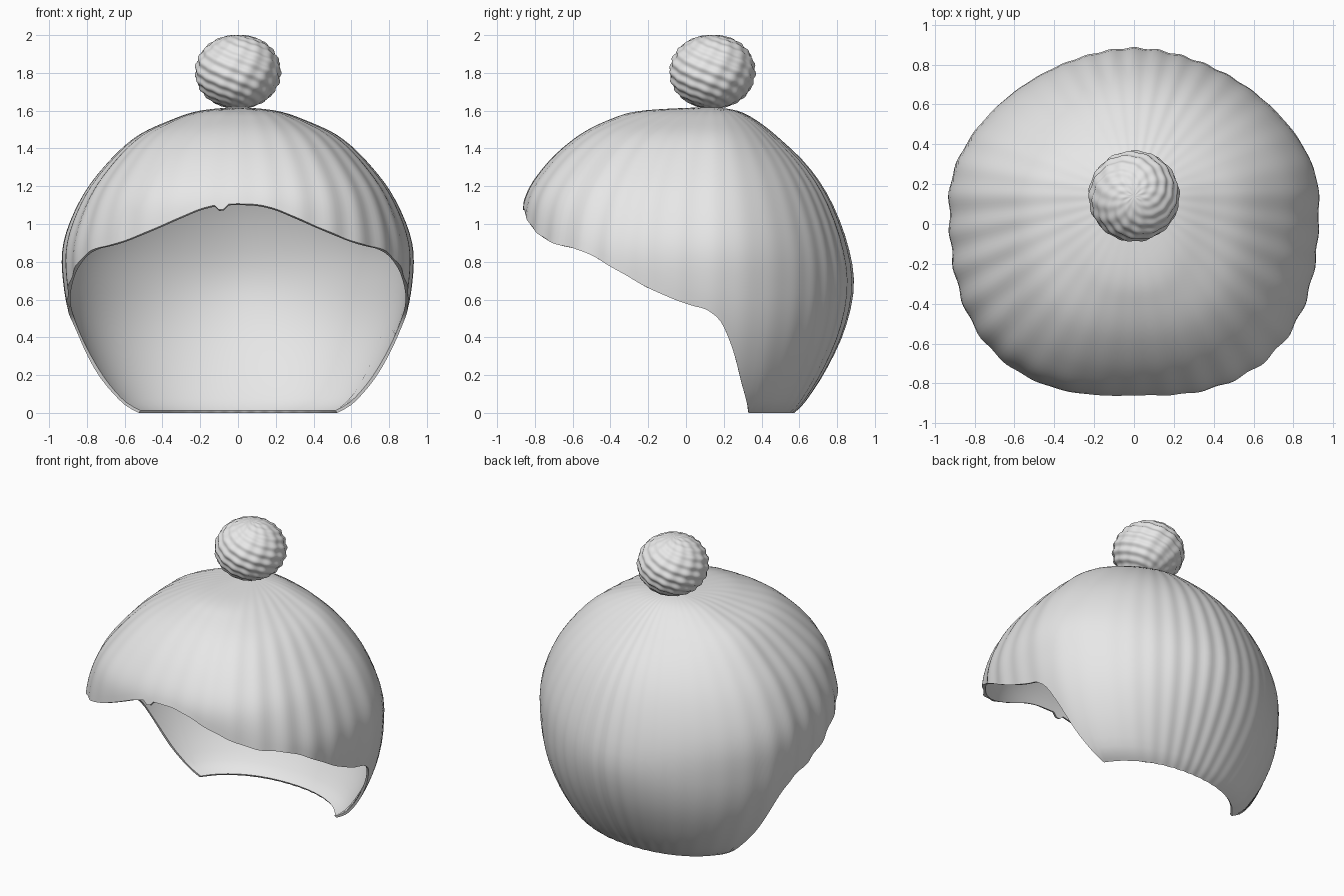
import bpy, bmesh, math

if "Cube" in bpy.data.objects:
    bpy.data.objects.remove(bpy.data.objects["Cube"])

wool = bpy.data.materials.new("light grey wool")
wool.diffuse_color = (0.8, 0.8, 0.8, 1)
wool.use_nodes = True
wool.node_tree.nodes["Principled BSDF"].inputs["Base Color"].default_value = wool.diffuse_color
CY = 0.14  # crown axis

# Crown profile: height, half width, depth forward and depth backward of the axis
PROFILE = [(1.62, 0, 0, 0), (1.60, .20, .37, .13), (1.55, .355, .55, .23),
           (1.46, .54, .72, .345), (1.31, .70, .885, .50), (1.13, .83, .995, .62),
           (.90, .92, 1.01, .71), (.68, .92, 1.0, .745), (.45, .87, .97, .70),
           (.23, .775, .90, .60), (.06, .66, .83, .49), (0, .575, .78, .43)]
# Rim: angle from the back in degrees, height
RIM = [(0, 0), (70, 0), (73, .04), (78, .16), (82.5, .34), (87, .49), (92, .55),
       (99, .575), (111, .66), (122.5, .78), (131.5, .865), (143, .895),
       (153, .96), (162, 1.03), (171, 1.10), (180, 1.11)]


def profile(u):
    """Catmull-Rom sample of the crown profile."""
    i = min(int(u), len(PROFILE) - 2)
    t = u - i
    p = [PROFILE[min(max(i + k, 0), len(PROFILE) - 1)] for k in (-1, 0, 1, 2)]
    return [0.5 * (2 * b + (c - a) * t + (2 * a - 5 * b + 4 * c - d) * t * t
                   + (3 * b - a - 3 * c + d) * t ** 3) for a, b, c, d in zip(*p)]


def rim_linear(deg):
    deg = 180 - abs(180 - deg)
    for (a0, z0), (a1, z1) in zip(RIM, RIM[1:]):
        if deg <= a1:
            return z0 + (z1 - z0) * (deg - a0) / (a1 - a0)
    return RIM[-1][1]


def rim_height(deg):
    """Rim height with softened corners."""
    if deg < 71:
        return 0
    w = 1.5 if deg < 97 else 4
    return sum(rim_linear(deg + w * k / 2) for k in range(-2, 3)) / 5


def rim_param(z):
    lo, hi = 0.0, len(PROFILE) - 1.0
    for _ in range(30):
        mid = (lo + hi) / 2
        if profile(mid)[0] > z:
            lo = mid
        else:
            hi = mid
    return hi


def crown_point(phi, u, lining=False):
    z, a, front, back = profile(u)
    s, c = math.sin(phi), math.cos(phi)
    # rounded-square section: squarer in front and towards the neck
    n_back = 1.78 + 0.35 * min(max((u - 7) / 3, 0), 1)
    b, n = (back, n_back) if c > 0 else (front, 2.65)
    r = ((abs(s) / a) ** n + (abs(c) / b) ** n) ** (-1 / n)
    if lining:
        # smooth inner surface, slightly smaller
        return .982 * r * s, CY + .982 * r * c, .7 + .982 * (z - .7)
    # soft uneven pleats, pinched together near the crown
    amp = 0.0035 + 0.0025 * math.sin(3 * phi + 1) + 0.012 * math.exp(-u)
    r *= 1 + amp * math.cos(36 * phi + 1.5 * math.sin(2 * phi))
    return r * s, CY + r * c, z


def finish(name, bm):
    bmesh.ops.recalc_face_normals(bm, faces=bm.faces)
    mesh = bpy.data.meshes.new(name)
    bm.to_mesh(mesh)
    bm.free()
    mesh.materials.append(wool)
    obj = bpy.data.objects.new(name, mesh)
    bpy.context.collection.objects.link(obj)
    bpy.context.view_layer.objects.active = obj
    obj.select_set(True)
    bpy.ops.object.shade_smooth_by_angle(angle=math.radians(50))
    obj.select_set(False)
    return obj


def skin(bm, cols, top, bottom):
    """Join columns of vertices into a closed surface with two poles."""
    for c0, c1 in zip(cols, cols[1:] + cols[:1]):
        bm.faces.new((top, c0[0], c1[0]))
        for i in range(len(c0) - 1):
            bm.faces.new((c0[i], c0[i + 1], c1[i + 1], c1[i]))
        bm.faces.new((bottom, c1[-1], c0[-1]))


# Pleated crown with ear and neck flap: outside down to the rim, then back up the lining
bm = bmesh.new()
COLS, ROWS = 252, 32
apex = bm.verts.new((0, CY, 1.62))
inner_apex = bm.verts.new((0, CY, .7 + .982 * .92))
cols = []
for j in range(COLS):
    phi = 2 * math.pi * j / COLS
    deg = math.degrees(phi)
    end = rim_param(rim_height(min(deg, 360 - deg)))
    # small frayed spot at the front
    if 183 < deg < 187:
        end += 0.12
    steps = [end * (i + 1) / ROWS for i in range(ROWS)]
    cols.append([bm.verts.new(crown_point(phi, u)) for u in steps]
                + [bm.verts.new(crown_point(phi, u, True)) for u in reversed(steps)])
skin(bm, cols, apex, inner_apex)
finish("hat_crown", bm)

# Pompom with bumpy swirled yarn
bm = bmesh.new()
COLS, ROWS = 112, 72
CZ = 1.806
top = bm.verts.new((0, CY, CZ + 0.194))
bottom = bm.verts.new((0, CY, CZ - 0.198))
cols = []
for j in range(COLS):
    phi = 2 * math.pi * j / COLS
    col = []
    for i in range(1, ROWS):
        th = math.pi * i / ROWS
        fade = math.sin(th)
        bump = 1 + fade * (0.022 * math.cos(9 * phi - 20 * th)
                           + 0.014 * math.cos(13 * phi + 7 * th))
        r = 0.224 * bump * math.sin(th) ** 0.95
        col.append(bm.verts.new((r * math.cos(phi), CY + r * math.sin(phi),
                                 CZ + 0.195 * bump * math.cos(th))))
    cols.append(col)
skin(bm, cols, top, bottom)
finish("pompom", bm)
